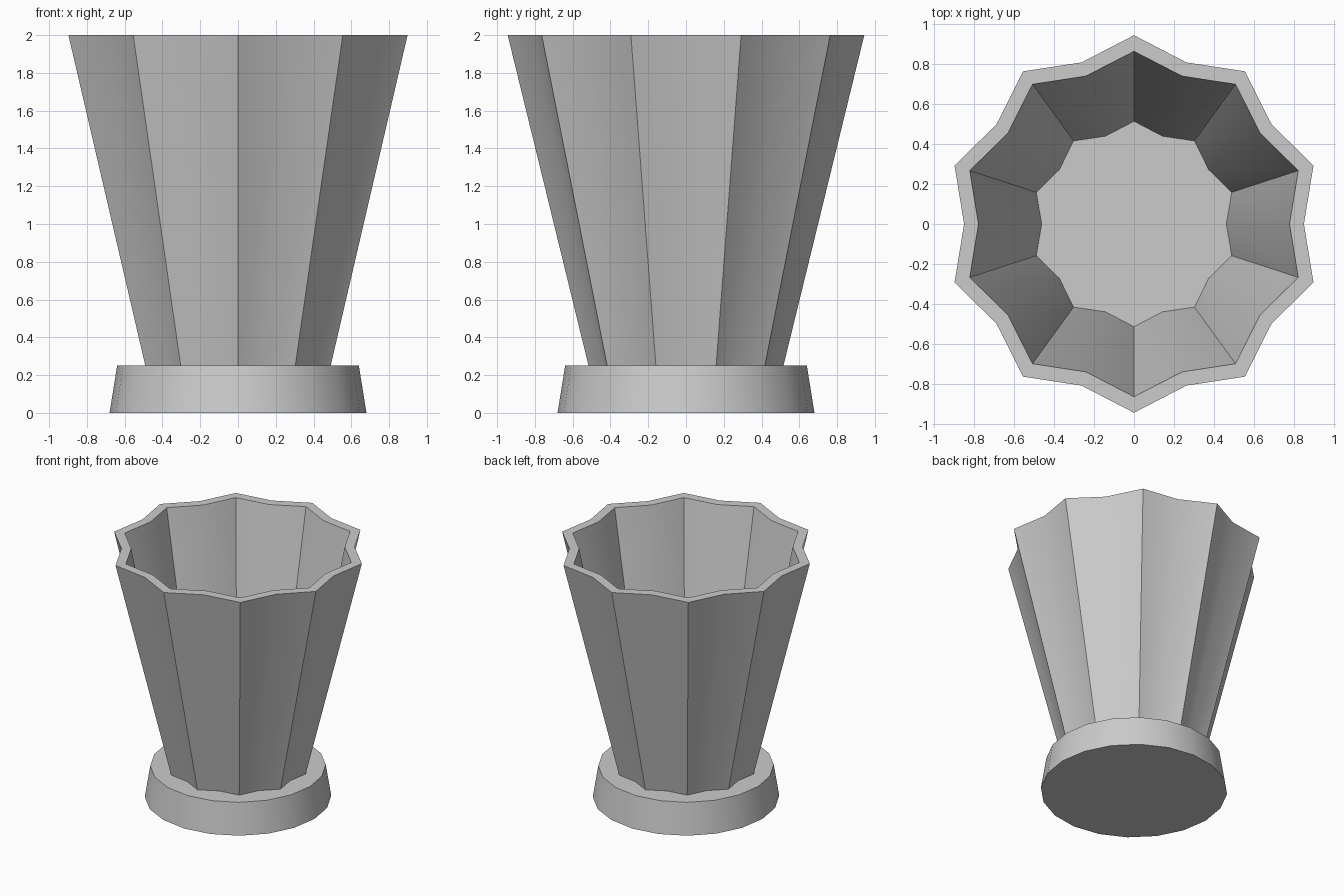
import bpy, bmesh
from math import sin, cos, pi

if "Cube" in bpy.data.objects:
    bpy.data.objects.remove(bpy.data.objects["Cube"])

N = 20  # alternating ridges and valleys


def loft(name, rings, cap=False):
    """Skin a stack of (ridge_radius, valley_radius, z) rings."""
    bm = bmesh.new()
    loops = []
    for ridge, valley, z in rings:
        loop = []
        for i in range(N):
            a = pi / 2 + 2 * pi * i / N
            r = valley if i % 2 else ridge
            loop.append(bm.verts.new((r * cos(a), r * sin(a), z)))
        loops.append(loop)
    for lo, hi in zip(loops, loops[1:]):
        for i in range(N):
            j = (i + 1) % N
            bm.faces.new((lo[i], lo[j], hi[j], hi[i]))
    if cap:
        bm.faces.new(loops[0][::-1])
        bm.faces.new(loops[-1])
    mesh = bpy.data.meshes.new(name)
    bm.to_mesh(mesh)
    bm.free()
    obj = bpy.data.objects.new(name, mesh)
    bpy.context.collection.objects.link(obj)
    bpy.ops.object.select_all(action='DESELECT')
    obj.select_set(True)
    bpy.context.view_layer.objects.active = obj
    bpy.ops.object.shade_smooth_by_angle(angle=pi / 6)
    return obj


# Tapered foot, its top also forms the floor of the cup
loft("foot", [(0.68, 0.68, 0), (0.64, 0.64, 0.25)], cap=True)

# Fluted wall: outside up, over the flat rim, down the inside
loft("fluted_cup", [(0.516, 0.464, 0.25), (0.944, 0.85, 2.0),
                    (0.864, 0.778, 2.0), (0.514, 0.462, 0.25)])
